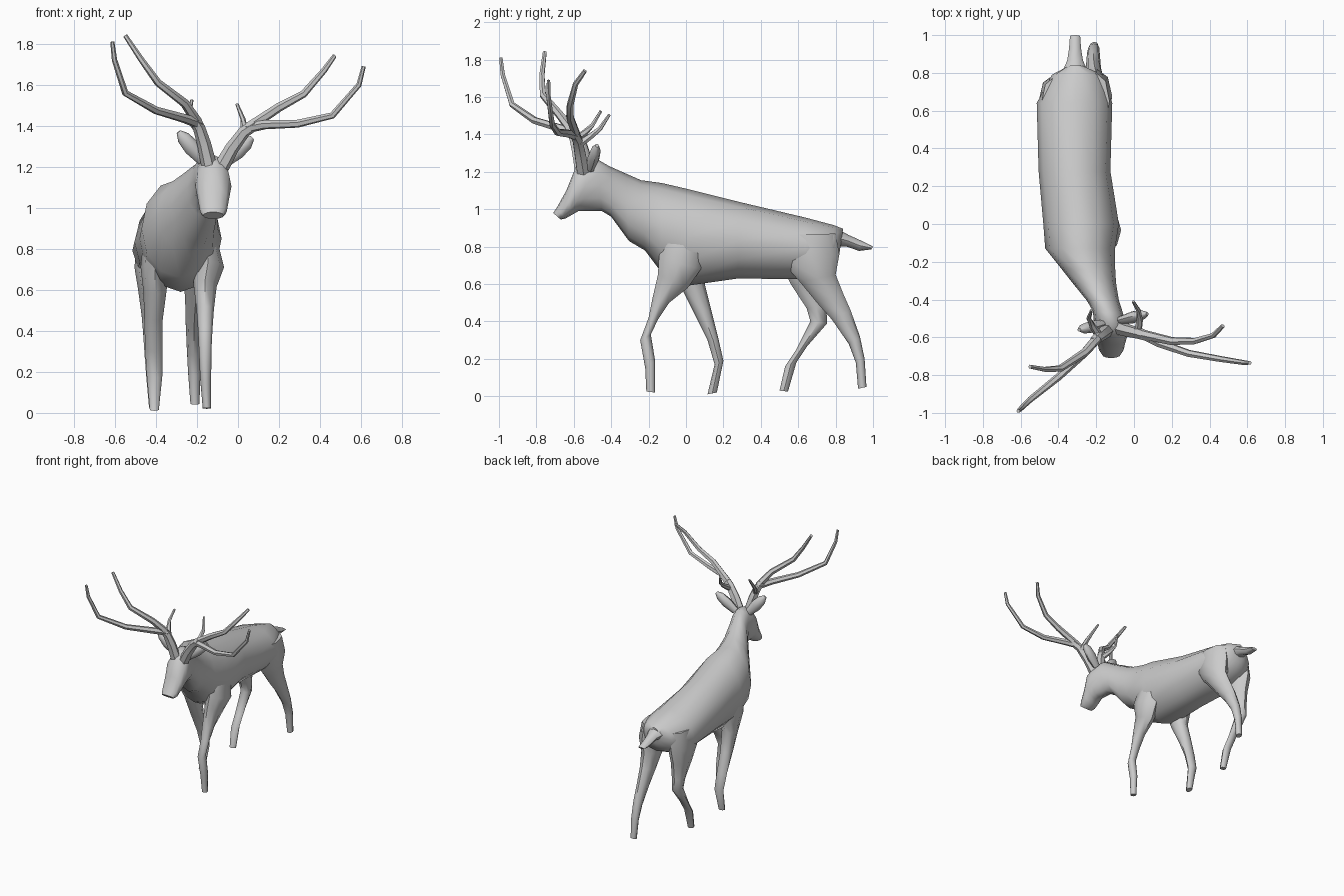
import bpy, bmesh, math
from mathutils import Vector


def skin_rings(name, rings):
    """Join rings of points into a closed, smooth-shaded tube."""
    bm = bmesh.new()
    loops = [[bm.verts.new(p) for p in ring] for ring in rings]
    n = len(loops[0])
    for a, b in zip(loops, loops[1:]):
        for i in range(n):
            j = (i + 1) % n
            bm.faces.new((a[i], a[j], b[j], b[i]))
    bm.faces.new(loops[0])
    bm.faces.new(loops[-1])
    bmesh.ops.recalc_face_normals(bm, faces=bm.faces)
    me = bpy.data.meshes.new(name)
    bm.to_mesh(me)
    bm.free()
    ob = bpy.data.objects.new(name, me)
    bpy.context.collection.objects.link(ob)
    bpy.ops.object.select_all(action='DESELECT')
    ob.select_set(True)
    bpy.context.view_layer.objects.active = ob
    bpy.ops.object.shade_smooth_by_angle(angle=math.radians(50))
    return ob


def loft(name, sections, sides):
    """Section: y,z of one edge, y,z of the opposite edge, centre x, half width."""
    rings = []
    for ya, za, yb, zb, xc, hw in sections:
        a, b = Vector((xc, ya, za)), Vector((xc, yb, zb))
        mid, half = (a + b) / 2, (a - b) / 2
        rings.append([mid + half * math.cos(t) + Vector((hw * math.sin(t), 0, 0))
                      for t in (2 * math.pi * i / sides for i in range(sides))])
    return skin_rings(name, rings)


def branch(name, pts, r0, r1, sides=6):
    """Tapered tube along a path."""
    pts = [Vector(p) for p in pts]
    rings = []
    for k, p in enumerate(pts):
        d = (pts[min(k + 1, len(pts) - 1)] - pts[max(k - 1, 0)]).normalized()
        u = d.cross(Vector((0, 1, 0.2))).normalized()
        v = d.cross(u)
        r = r0 + (r1 - r0) * k / (len(pts) - 1)
        rings.append([p + r * (u * math.cos(t) + v * math.sin(t))
                      for t in (2 * math.pi * i / sides for i in range(sides))])
    return skin_rings(name, rings)


# Body, neck and head in one loft from rump to nose
loft("body", [
    (0.84, 0.895, 0.82, 0.76, -0.31, 0.05),
    (0.79, 0.915, 0.79, 0.69, -0.30, 0.135),
    (0.64, 0.955, 0.64, 0.625, -0.315, 0.20),
    (0.28, 1.04, 0.28, 0.63, -0.315, 0.19),
    (0.00, 1.11, 0.00, 0.59, -0.28, 0.20),
    (-0.13, 1.14, -0.13, 0.66, -0.285, 0.185),
    (-0.24, 1.155, -0.22, 0.78, -0.245, 0.145),
    (-0.32, 1.19, -0.305, 0.83, -0.21, 0.115),
    (-0.41, 1.23, -0.40, 0.96, -0.165, 0.085),
    (-0.47, 1.265, -0.45, 0.99, -0.14, 0.078),
    (-0.54, 1.26, -0.54, 0.99, -0.125, 0.085),
    (-0.592, 1.22, -0.575, 0.99, -0.12, 0.088),
    (-0.64, 1.10, -0.61, 0.97, -0.12, 0.075),
    (-0.69, 1.01, -0.645, 0.95, -0.12, 0.065),
    (-0.71, 0.98, -0.67, 0.945, -0.12, 0.05)], 12)

# Tail
loft("tail", [
    (0.78, 0.91, 0.78, 0.80, -0.31, 0.08),
    (0.87, 0.862, 0.86, 0.80, -0.312, 0.042),
    (0.93, 0.835, 0.925, 0.777, -0.312, 0.032),
    (1.00, 0.80, 0.99, 0.785, -0.312, 0.027)], 8)

# Legs in mid-stride, each with its own pose
loft("front_leg_right", [
    (-0.12, 0.90, 0.12, 0.86, -0.17, 0.06),
    (-0.145, 0.74, 0.08, 0.68, -0.145, 0.077),
    (-0.15, 0.65, 0.01, 0.58, -0.16, 0.056),
    (-0.18, 0.52, -0.09, 0.50, -0.16, 0.043),
    (-0.20, 0.42, -0.15, 0.41, -0.16, 0.036),
    (-0.245, 0.30, -0.188, 0.33, -0.16, 0.031),
    (-0.218, 0.15, -0.165, 0.19, -0.158, 0.027),
    (-0.212, 0.025, -0.165, 0.02, -0.152, 0.020)], 8)
loft("front_leg_left", [
    (-0.12, 0.88, 0.16, 0.84, -0.40, 0.06),
    (-0.09, 0.72, 0.13, 0.70, -0.405, 0.07),
    (-0.025, 0.58, 0.10, 0.60, -0.405, 0.056),
    (0.04, 0.45, 0.135, 0.46, -0.412, 0.045),
    (0.115, 0.30, 0.175, 0.30, -0.41, 0.042),
    (0.153, 0.17, 0.20, 0.19, -0.407, 0.038),
    (0.115, 0.01, 0.165, 0.02, -0.408, 0.022)], 8)
loft("hind_leg_left", [
    (0.50, 0.86, 0.78, 0.85, -0.42, 0.07),
    (0.51, 0.70, 0.79, 0.72, -0.425, 0.08),
    (0.56, 0.60, 0.76, 0.60, -0.425, 0.062),
    (0.645, 0.47, 0.75, 0.48, -0.425, 0.045),
    (0.665, 0.40, 0.755, 0.39, -0.425, 0.038),
    (0.59, 0.25, 0.65, 0.27, -0.42, 0.034),
    (0.53, 0.16, 0.59, 0.18, -0.415, 0.032),
    (0.50, 0.03, 0.545, 0.025, -0.41, 0.024)], 8)
loft("hind_leg_right", [
    (0.50, 0.86, 0.80, 0.87, -0.20, 0.07),
    (0.53, 0.70, 0.82, 0.76, -0.195, 0.08),
    (0.61, 0.61, 0.80, 0.65, -0.20, 0.062),
    (0.70, 0.50, 0.84, 0.55, -0.21, 0.047),
    (0.78, 0.41, 0.88, 0.46, -0.215, 0.040),
    (0.87, 0.28, 0.93, 0.32, -0.215, 0.034),
    (0.908, 0.18, 0.955, 0.20, -0.213, 0.030),
    (0.92, 0.04, 0.965, 0.05, -0.21, 0.022)], 8)


# Ears: two tapered leaves
def ear(name, root, tip):
    root, tip = Vector(root), Vector(tip)
    d = (tip - root).normalized()
    u = d.cross(Vector((0, 1, 0))).normalized()
    v = d.cross(u)
    skin_rings(name, [[root.lerp(tip, f) + r * (u * math.cos(t) + 0.8 * v * math.sin(t))
                       for t in (math.pi * i / 4 for i in range(8))]
                      for f, r in ((0, 0.028), (0.45, 0.04), (0.8, 0.033), (1, 0.012))])


ear("ear_right", (-0.07, -0.51, 1.22), (0.07, -0.475, 1.34))
ear("ear_left", (-0.17, -0.53, 1.23), (-0.29, -0.56, 1.37))

# Antlers: a stem, two long beams and a small tine on each side
stems = {
    "right": [(-0.08, -0.55, 1.20), (-0.03, -0.565, 1.29), (0.03, -0.58, 1.37), (0.09, -0.60, 1.41)],
    "left": [(-0.14, -0.56, 1.20), (-0.165, -0.58, 1.31), (-0.19, -0.60, 1.39), (-0.215, -0.625, 1.44)]}
uppers = {
    "right": [(0.05, -0.585, 1.39), (0.20, -0.62, 1.49), (0.32, -0.62, 1.555), (0.42, -0.59, 1.67), (0.47, -0.54, 1.74)],
    "left": [(-0.20, -0.61, 1.42), (-0.26, -0.68, 1.51), (-0.39, -0.765, 1.61), (-0.47, -0.77, 1.72), (-0.55, -0.755, 1.84)]}
lowers = {
    "right": [(0.05, -0.585, 1.39), (0.13, -0.63, 1.405), (0.29, -0.685, 1.41), (0.46, -0.715, 1.45), (0.59, -0.735, 1.60), (0.613, -0.735, 1.69)],
    "left": [(-0.19, -0.60, 1.41), (-0.26, -0.68, 1.435), (-0.40, -0.81, 1.475), (-0.55, -0.93, 1.56), (-0.602, -0.98, 1.72), (-0.613, -0.99, 1.81)]}
tines = {
    "right": [(0.02, -0.57, 1.35), (0.03, -0.51, 1.39), (0.025, -0.46, 1.43), (-0.005, -0.41, 1.505)],
    "left": [(-0.185, -0.59, 1.37), (-0.22, -0.54, 1.41), (-0.24, -0.50, 1.45), (-0.225, -0.455, 1.525)]}
for side in ("right", "left"):
    branch("antler_stem_" + side, stems[side], 0.038, 0.026)
    branch("antler_upper_beam_" + side, uppers[side], 0.026, 0.011)
    branch("antler_lower_beam_" + side, lowers[side], 0.026, 0.010)
    branch("antler_tine_" + side, tines[side], 0.022, 0.008)
